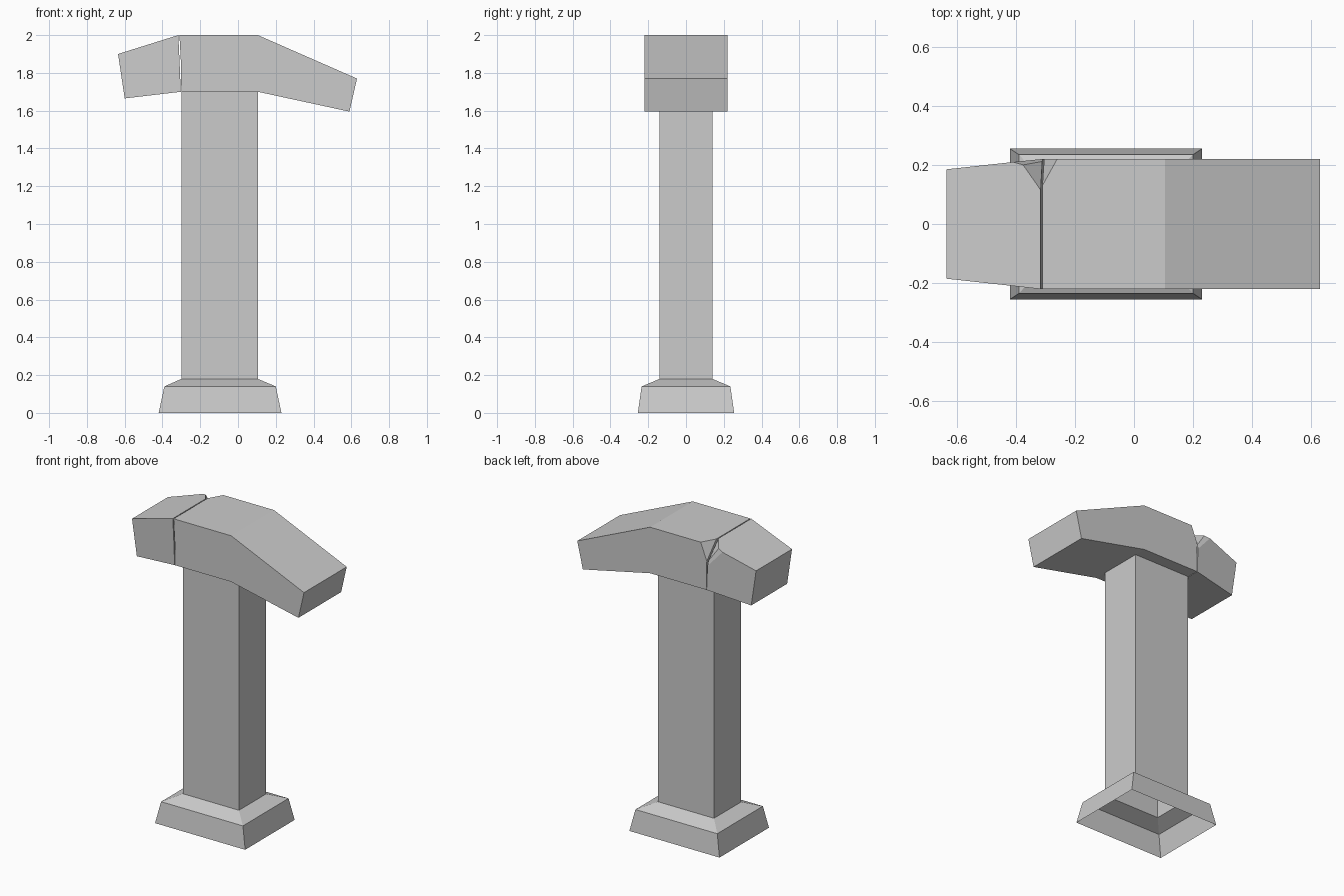
import bpy, bmesh
from mathutils import Vector

if "Cube" in bpy.data.objects:
    bpy.data.objects.remove(bpy.data.objects["Cube"])

grey = bpy.data.materials.new("stone_grey")
grey.diffuse_color = (0.6, 0.6, 0.6, 1)
grey.use_nodes = True
grey.node_tree.nodes["Principled BSDF"].inputs["Base Color"].default_value = grey.diffuse_color


def finish(name, bm):
    me = bpy.data.meshes.new(name)
    bm.to_mesh(me)
    bm.free()
    me.materials.append(grey)
    ob = bpy.data.objects.new(name, me)
    bpy.context.collection.objects.link(ob)
    return ob


def loft_rectangles(name, rings):
    """Open-ended shell through rectangles (x0, x1, half depth, z)."""
    bm = bmesh.new()
    loops = [[bm.verts.new(p) for p in
              ((x0, -d, z), (x1, -d, z), (x1, d, z), (x0, d, z))]
             for x0, x1, d, z in rings]
    for a, b in zip(loops, loops[1:]):
        for i in range(4):
            j = (i + 1) % 4
            bm.faces.new((a[i], a[j], b[j], b[i]))
    return finish(name, bm)


def slab(name, profile, chips):
    """Extrude an (x, z, half depth) profile in y, then chip the corner away."""
    bm = bmesh.new()
    front = [bm.verts.new((x, -d, z)) for x, z, d in profile]
    back = [bm.verts.new((x, d, z)) for x, z, d in profile]
    bm.faces.new(front)
    bm.faces.new(back[::-1])
    n = len(profile)
    for i in range(n):
        j = (i + 1) % n
        bm.faces.new((front[i], back[i], back[j], front[j]))
    corner = Vector((-0.314, 0.22, 2.0))
    for pts in chips:
        a, b, c = map(Vector, pts)
        no = (b - a).cross(c - a).normalized()
        if no.dot(corner - a) < 0:
            no = -no
        bmesh.ops.bisect_plane(bm, geom=bm.verts[:] + bm.edges[:] + bm.faces[:],
                               dist=1e-5, plane_co=a, plane_no=no, clear_outer=True)
        bmesh.ops.holes_fill(bm, edges=[e for e in bm.edges if e.is_boundary], sides=0)
    bmesh.ops.recalc_face_normals(bm, faces=bm.faces)
    return finish(name, bm)


# Hollow flared foot and the post rising from it
loft_rectangles("base", [(-0.42, 0.23, 0.255, 0), (-0.39, 0.20, 0.235, 0.14),
                         (-0.30, 0.105, 0.14, 0.18)])
loft_rectangles("post", [(-0.30, 0.105, 0.14, 0.18), (-0.30, 0.105, 0.14, 1.7)])

# Main part of the head, chipped at the back of the crack
W = 0.22
slab("head_main",
     [(-0.31, 2.0, W), (0.105, 2.0, W), (0.63, 1.77, W), (0.59, 1.595, W),
      (0.105, 1.7, W), (-0.30, 1.7, W), (-0.302, 1.85, W)],
     [((-0.26, 0.22, 2.0), (-0.31, 0.13, 2.0), (-0.303, 0.22, 1.89))])

# Broken, tapered end of the head
slab("head_broken_end",
     [(-0.635, 1.9, 0.185), (-0.316, 2.0, W), (-0.309, 1.85, W),
      (-0.303, 1.7, W), (-0.60, 1.665, 0.185)],
     [((-0.316, 0.115, 2.0), (-0.375, 0.20, 1.981), (-0.31, 0.22, 1.88)),
      ((-0.41, 0.21, 1.97), (-0.375, 0.20, 1.981), (-0.312, 0.22, 1.86))])
